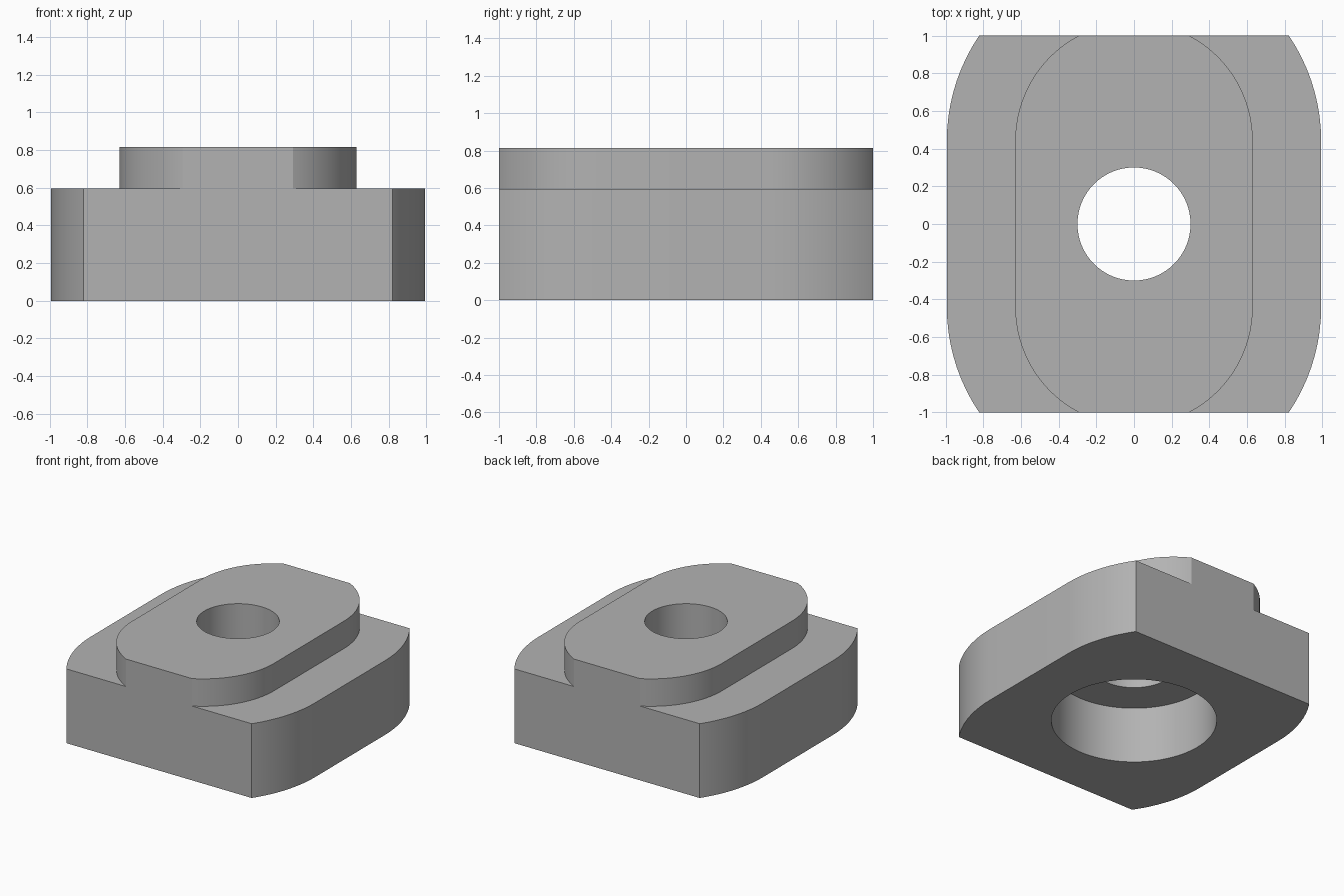
import bpy, bmesh, math

if "Cube" in bpy.data.objects:
    bpy.data.objects.remove(bpy.data.objects["Cube"])

TOP, STEP, BORE_DEPTH = 0.815, 0.595, 0.45
ARC_Y = 0.442          # arc centres on the y axis
SEGS = 48              # segments per half circle

grey = bpy.data.materials.new("plain grey")
grey.diffuse_color = (0.45, 0.45, 0.45, 1)
grey.use_nodes = True
grey.node_tree.nodes["Principled BSDF"].inputs["Base Color"].default_value = grey.diffuse_color


def prism(name, outline, z0, z1):
    """Extrude a closed xy outline from z0 to z1."""
    bm = bmesh.new()
    face = bm.faces.new([bm.verts.new((x, y, z0)) for x, y in outline])
    ext = bmesh.ops.extrude_face_region(bm, geom=[face])
    verts = [v for v in ext["geom"] if isinstance(v, bmesh.types.BMVert)]
    bmesh.ops.translate(bm, verts=verts, vec=(0, 0, z1 - z0))
    bmesh.ops.recalc_face_normals(bm, faces=bm.faces)
    mesh = bpy.data.meshes.new(name)
    bm.to_mesh(mesh)
    bm.free()
    mesh.materials.append(grey)
    obj = bpy.data.objects.new(name, mesh)
    bpy.context.collection.objects.link(obj)
    return obj


def slot(radius, offset):
    """Outline of two half circles joined by straight sides."""
    pts = []
    for start, cy in ((0, offset), (math.pi, -offset)):
        for i in range(SEGS + (1 if offset else 0)):
            a = start + math.pi * i / SEGS
            pts.append((radius * math.cos(a), cy + radius * math.sin(a)))
    return pts


def combine(target, tool, operation):
    """Apply a boolean and discard the tool."""
    mod = target.modifiers.new(operation, 'BOOLEAN')
    mod.operation, mod.object, mod.solver = operation, tool, 'EXACT'
    bpy.context.view_layer.objects.active = target
    bpy.ops.object.modifier_apply(modifier=mod.name)
    bpy.data.objects.remove(tool)


# Wide base with a narrower raised tongue
nut = prism("slot_nut_body", slot(0.993, ARC_Y), 0, STEP)
combine(nut, prism("raised_tongue", slot(0.63, ARC_Y), 0.3, TOP), 'UNION')

# Flat front and back ends
ends = [(-1.2, -1), (1.2, -1), (1.2, 1), (-1.2, 1)]
combine(nut, prism("end_trim", ends, -0.5, 1.5), 'INTERSECT')

# Through hole and wide counterbore underneath
combine(nut, prism("through_hole", slot(0.3, 0), -0.5, 1.5), 'DIFFERENCE')
combine(nut, prism("counterbore", slot(0.6, 0), -0.5, BORE_DEPTH), 'DIFFERENCE')

# Smooth curved walls, sharp edges kept
bpy.ops.object.select_all(action='DESELECT')
nut.select_set(True)
bpy.context.view_layer.objects.active = nut
bpy.ops.object.shade_smooth_by_angle(angle=math.radians(25))
